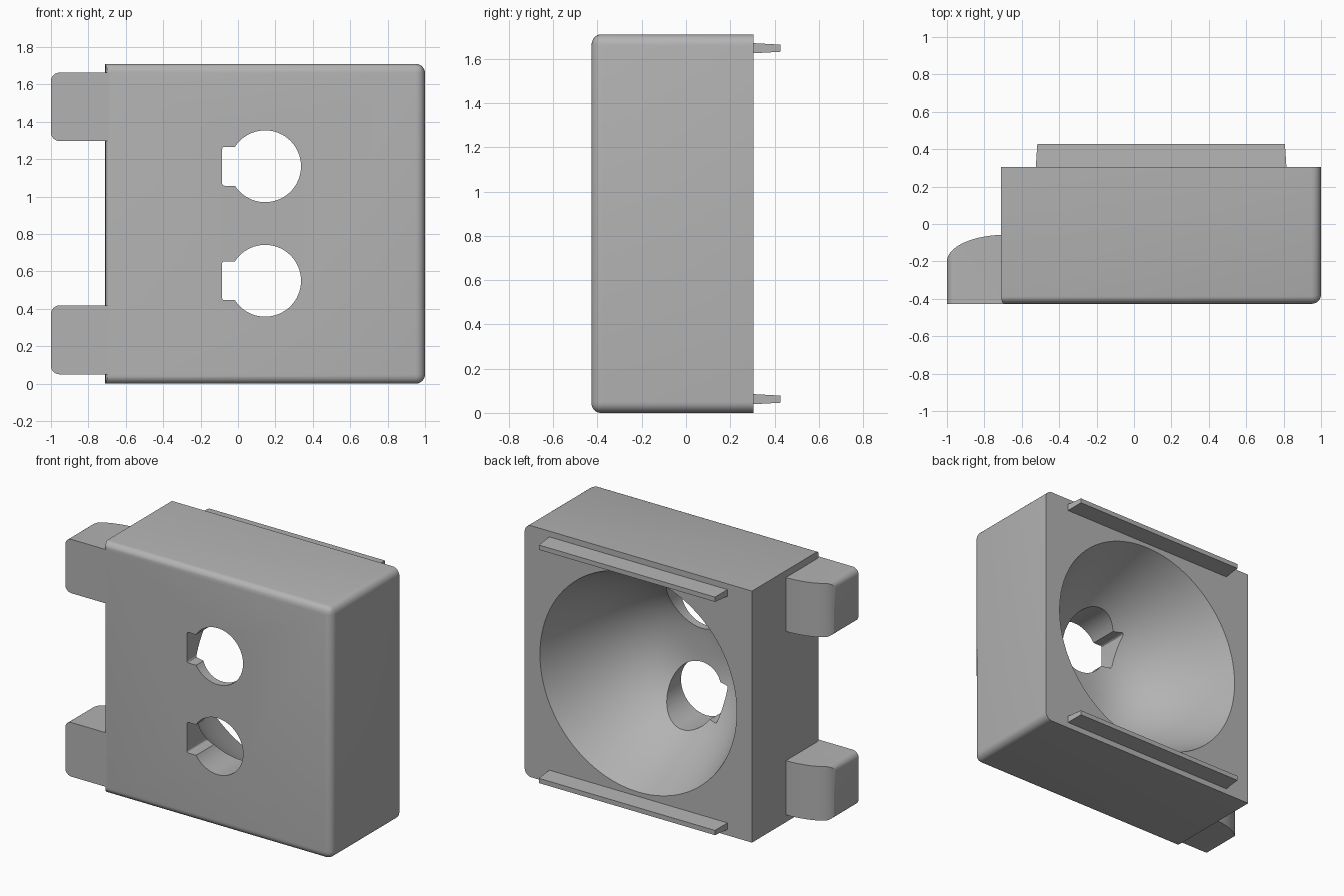
import bpy, bmesh, math
from mathutils import Matrix, Vector

cube = bpy.data.objects.get("Cube")
if cube:
    bpy.data.objects.remove(cube, do_unlink=True)

grey = bpy.data.materials.new("plain grey")
grey.use_nodes = True
color = (0.45, 0.45, 0.45, 1)
grey.diffuse_color = color
grey.node_tree.nodes["Principled BSDF"].inputs["Base Color"].default_value = color

FRONT, BACK, TIP = -0.427, 0.305, 0.427
LEFT, RIGHT, TOP = 1.0, -0.71, 1.71
CX, CZ = (LEFT + RIGHT) / 2, TOP / 2


def finish(bm, name):
    bmesh.ops.recalc_face_normals(bm, faces=bm.faces)
    mesh = bpy.data.meshes.new(name)
    bm.to_mesh(mesh)
    bm.free()
    mesh.materials.append(grey)
    obj = bpy.data.objects.new(name, mesh)
    bpy.context.collection.objects.link(obj)
    return obj


def box(x0, x1, y0, y1, z0, z1):
    bm = bmesh.new()
    bmesh.ops.create_cube(bm, size=1)
    for v in bm.verts:
        v.co = Vector((x1 if v.co.x > 0 else x0, y1 if v.co.y > 0 else y0,
                       z1 if v.co.z > 0 else z0))
    return bm


def apply(obj, mod):
    bpy.context.view_layer.objects.active = obj
    bpy.ops.object.modifier_apply(modifier=mod.name)


def boolean(obj, cutter, operation):
    mod = obj.modifiers.new("cut", 'BOOLEAN')
    mod.operation, mod.solver, mod.object = operation, 'EXACT', cutter
    apply(obj, mod)
    bpy.data.objects.remove(cutter, do_unlink=True)


def smooth(obj, angle=30):
    bpy.ops.object.select_all(action='DESELECT')
    obj.select_set(True)
    bpy.context.view_layer.objects.active = obj
    bpy.ops.object.shade_smooth_by_angle(angle=math.radians(angle))


# Housing: block rounded on the front and on its left side
bm = box(RIGHT, LEFT, FRONT, BACK, 0, TOP)
weight = bm.edges.layers.float.new("bevel_weight_edge")
for e in bm.edges:
    mid = (e.verts[0].co + e.verts[1].co) / 2
    on_front, on_left = mid.y < FRONT + 0.01, mid.x > LEFT - 0.01
    if on_front and mid.x < RIGHT + 0.01:
        e[weight] = 0.4
    elif on_front or (on_left and mid.y < BACK - 0.01):
        e[weight] = 1
housing = finish(bm, "housing")
mod = housing.modifiers.new("round", 'BEVEL')
mod.limit_method, mod.width, mod.segments = 'WEIGHT', 0.05, 6
apply(housing, mod)

# Bowl hollowed out of the back, turned around the y axis
RIM, WALL, STEPS = 0.74, 0.05, 20
bm = bmesh.new()
profile = []
for i in range(STEPS + 1):
    r = RIM * i / STEPS
    depth = WALL + (BACK - FRONT - WALL) * (r / RIM) ** 3
    profile.append(bm.verts.new((CX + r, FRONT + depth, CZ)))
profile.append(bm.verts.new((CX + RIM, BACK + 0.1, CZ)))
profile.append(bm.verts.new((CX, BACK + 0.1, CZ)))
edges = [bm.edges.new(p) for p in zip(profile, profile[1:])]
bmesh.ops.spin(bm, geom=profile + edges, cent=(CX, 0, CZ), axis=(0, 1, 0),
               angle=math.tau, steps=96)
bmesh.ops.remove_doubles(bm, verts=bm.verts, dist=0.0005)
boolean(housing, finish(bm, "bowl_cutter"), 'DIFFERENCE')

# Two round holes, each with a key slot
for z in (0.55, 1.162):
    bm = bmesh.new()
    bmesh.ops.create_cone(bm, cap_ends=True, segments=64, radius1=0.192,
                          radius2=0.192, depth=1.2,
                          matrix=Matrix.Translation((CX, FRONT, z))
                          @ Matrix.Rotation(math.pi / 2, 4, 'X'))
    boolean(housing, finish(bm, "hole_cutter"), 'DIFFERENCE')
    slot = box(-0.085, CX, FRONT - 0.5, FRONT + 0.5, z - 0.104, z + 0.104)
    corners = [e for e in slot.edges
               if all(v.co.x < 0 for v in e.verts)
               and e.verts[0].co.z == e.verts[1].co.z]
    bmesh.ops.bevel(slot, geom=corners, offset=0.012, segments=3,
                    profile=0.5, affect='EDGES')
    boolean(housing, finish(slot, "slot_cutter"), 'DIFFERENCE')
smooth(housing)

# Hinge tabs: a curved back, with rounded outer corners
for name, z0, z1 in (("lower_tab", 0.05, 0.418), ("upper_tab", 1.297, 1.663)):
    bm = bmesh.new()
    outline = [(-0.69, FRONT), (-1, FRONT)]
    for i in range(17):
        a = math.pi / 2 * i / 16
        outline.append((-0.69 - 0.31 * math.cos(a), -0.2 + 0.142 * math.sin(a)))
    face = bm.faces.new([bm.verts.new((x, y, z0)) for x, y in outline])
    grown = bmesh.ops.extrude_face_region(bm, geom=[face])["geom"]
    bmesh.ops.translate(bm, vec=(0, 0, z1 - z0),
                        verts=[v for v in grown if isinstance(v, bmesh.types.BMVert)])
    tab = finish(bm, name)
    mask = box(-1, -0.5, -1, 1, z0, z1)
    outer = [e for e in mask.edges
             if all(v.co.x < -0.9 for v in e.verts)
             and e.verts[0].co.z == e.verts[1].co.z]
    bmesh.ops.bevel(mask, geom=outer, offset=0.045, segments=6,
                    profile=0.5, affect='EDGES')
    boolean(tab, finish(mask, "tab_mask"), 'INTERSECT')
    smooth(tab)

# Tapered rails along the back
for name, z in (("lower_rail", 0.062), ("upper_rail", TOP - 0.062)):
    bm = box(-0.525, 0.815, BACK - 0.002, TIP, z - 0.023, z + 0.023)
    for v in bm.verts:
        if v.co.y > BACK:
            v.co.x += 0.008 if v.co.x < 0 else -0.008
            v.co.z = z + (v.co.z - z) * 0.7
    finish(bm, name)
